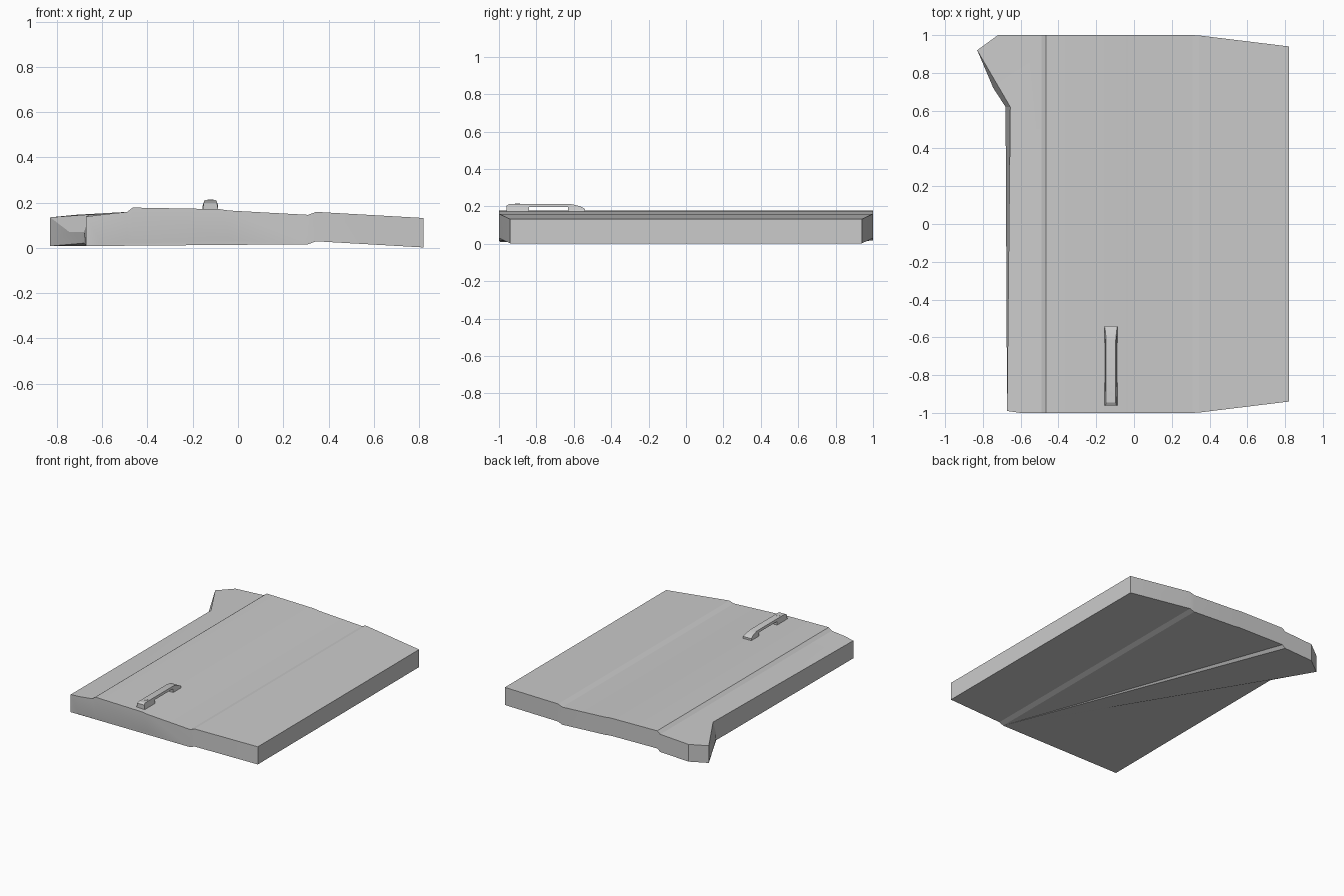
import bpy, bmesh, math

if "Cube" in bpy.data.objects:
    bpy.data.objects.remove(bpy.data.objects["Cube"])

THICK = 0.13
# top surface profile (x, z) shared by both ends, with half-length of the panel
PROFILE = [(-0.49, 0.159, 1), (-0.465, 0.178, 1), (-0.08, 0.171, 1), (-0.04, 0.165, 1),
           (0.31, 0.146, 1), (0.345, 0.159, 0.998), (0.82, 0.132, 0.94)]


def finish(name, bm, angle=20):
    bmesh.ops.recalc_face_normals(bm, faces=bm.faces)
    mesh = bpy.data.meshes.new(name)
    bm.to_mesh(mesh)
    bm.free()
    ob = bpy.data.objects.new(name, mesh)
    bpy.context.collection.objects.link(ob)
    bpy.context.view_layer.objects.active = ob
    ob.select_set(True)
    bpy.ops.object.shade_smooth_by_angle(angle=math.radians(angle))
    ob.select_set(False)
    return ob


# --- door panel: matching top and bottom outlines ---
bm = bmesh.new()
front = [(-0.672, -0.99, 0.138), (-0.60, -1, 0.147)] + [(x, -h, z) for x, z, h in PROFILE]
back = [(x, h, z) for x, z, h in PROFILE]
flare = [(-0.72, 1, 0.146), (-0.83, 0.92, 0.135), (-0.655, 0.62, 0.148)]
ft = [bm.verts.new(p) for p in front]
bt = [bm.verts.new(p) for p in back]
lt = [bm.verts.new(p) for p in flare]
fb = [bm.verts.new((x, y, z - THICK)) for x, y, z in front]
bb = [bm.verts.new((x, y, z - THICK)) for x, y, z in back]
flare[2] = (-0.68, 0.62, 0.148)
lb = [bm.verts.new((x, y, z - THICK + 0.003)) for x, y, z in flare]

# top skin
for i in range(len(bt) - 1):
    bm.faces.new((ft[i + 2], ft[i + 3], bt[i + 1], bt[i]))
bm.faces.new((ft[0], ft[1], ft[2], bt[0], lt[2]))
bm.faces.new((lt[2], bt[0], lt[0], lt[1]))

# side walls, flare edge left open for its folded face
top = ft + bt[::-1] + lt
bot = fb + bb[::-1] + lb
fold = len(top) - 2
for i in range(len(top)):
    j = (i + 1) % len(top)
    if i != fold and j != 0:
        bm.faces.new((top[i], top[j], bot[j], bot[i]))
m = bm.verts.new((-0.745, 0.72, 0.07))
n = bm.verts.new((-0.68, 0.62, 0.07))
for f in ((lt[1], lt[2], n, m), (lt[1], m, lb[1]), (m, n, lb[2], lb[1]),
          (lt[2], ft[0], fb[0], n), (n, fb[0], lb[2])):
    bm.faces.new(f)

# underside fan, front closing strip and trailing quads
hub = fb[6]
rim = bb[4::-1] + lb + [fb[0]]
for a, b in zip(rim, rim[1:]):
    bm.faces.new((hub, a, b))
bm.faces.new(fb[:7])
for i in (4, 5):
    bm.faces.new((fb[i + 2], fb[i + 3], bb[i + 1], bb[i]))
finish("door_panel", bm)

# --- pull handle: side profile (y, z) swept across x, narrower on top ---
side = [(-0.96, 0.168), (-0.96, 0.203), (-0.945, 0.212), (-0.615, 0.212), (-0.565, 0.2),
        (-0.54, 0.186), (-0.54, 0.168), (-0.63, 0.168), (-0.63, 0.197),
        (-0.84, 0.197), (-0.84, 0.168)]
bm = bmesh.new()


def half_width(z):
    return 0.034 - 0.009 * max(0, (z - 0.19) / 0.022)


rows = [[bm.verts.new((-0.122 + s * half_width(z), y, z)) for y, z in side] for s in (-1, 1)]
for r in rows:
    bm.faces.new(r)
for i in range(len(side)):
    j = (i + 1) % len(side)
    bm.faces.new((rows[0][i], rows[0][j], rows[1][j], rows[1][i]))
finish("pull_handle", bm)

# --- lock barrel on the handle ---
bm = bmesh.new()
bmesh.ops.create_cone(bm, cap_ends=True, segments=16, radius1=0.015, radius2=0.013, depth=0.014)
bmesh.ops.translate(bm, vec=(-0.122, -0.9, 0.207), verts=bm.verts)
finish("lock_barrel", bm, 30)
